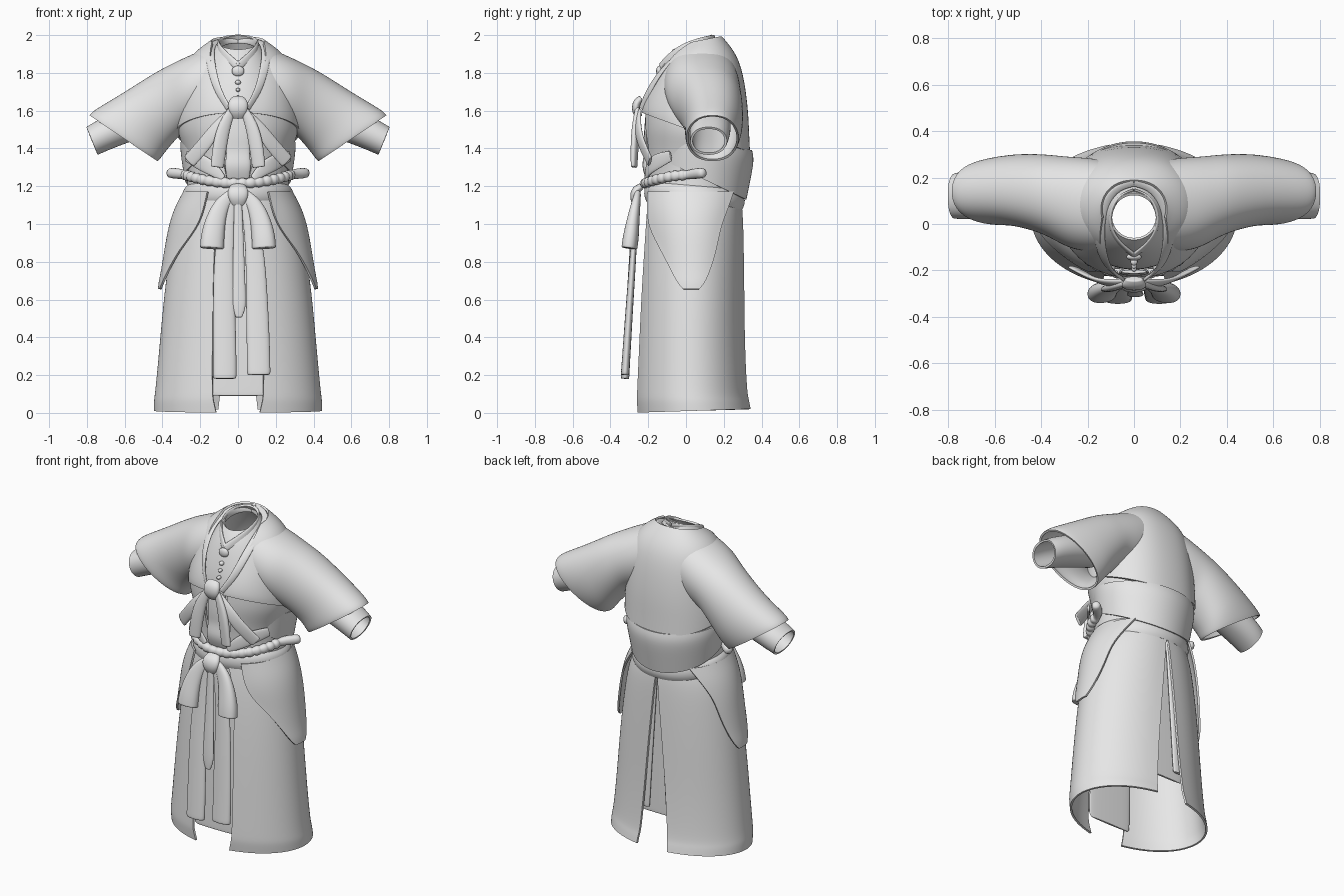
import bpy, math
from mathutils import Vector

cloth = bpy.data.materials.new("plain_grey_cloth")
cloth.diffuse_color = (0.8, 0.8, 0.8, 1)


def finish(name, verts, faces, mirror=False, thick=0.0, level=2):
    me = bpy.data.meshes.new(name)
    me.from_pydata([tuple(v) for v in verts], [], faces)
    me.materials.append(cloth)
    me.shade_smooth()
    ob = bpy.data.objects.new(name, me)
    bpy.context.collection.objects.link(ob)
    if mirror:
        m = ob.modifiers.new("mirror", 'MIRROR')
        m.merge_threshold = 0.002
    if level:
        s = ob.modifiers.new("smooth", 'SUBSURF')
        s.levels = s.render_levels = level
        s.boundary_smooth = 'PRESERVE_CORNERS'
    if thick:
        s = ob.modifiers.new("thickness", 'SOLIDIFY')
        s.thickness, s.offset = thick, 0
    ob.modifiers.new("crisp", 'EDGE_SPLIT').split_angle = math.radians(50)
    return ob


def grid(rows, wrap=False, cap=False):
    n, verts, faces = len(rows[0]), [p for r in rows for p in r], []
    for i in range(len(rows) - 1):
        for j in range(n if wrap else n - 1):
            k = (j + 1) % n
            faces.append((i*n + j, i*n + k, (i+1)*n + k, (i+1)*n + j))
    if cap:
        faces += [tuple(range(n))[::-1], tuple(range((len(rows)-1)*n, len(rows)*n))]
    return verts, faces


def soft(v, power):
    return math.copysign(abs(v) ** power, v)


def shell(name, rows, thick=0.012, n=14, back=1.0):
    """Mirrored garment shell. Row: z front, z back, half width, y front, y back, front gap, back gap"""
    out = []
    for zf, zb, hx, yf, yb, gf, gb in rows:
        a0, a1 = math.asin(gf / hx), math.pi - math.asin(gb / hx)
        ring = []
        for i in range(n + 1):
            a = a0 + (a1 - a0) * i / n
            c = math.cos(a)
            x = 0 if i == n and gb == 0 else hx * soft(math.sin(a), back if c < 0 else 1)
            ring.append((x, (yf + yb) / 2 - (yb - yf) / 2 * c, zf + (zb - zf) * (1 - c) / 2))
        out.append(ring)
    return finish(name, *grid(out), mirror=True, thick=thick)


def sleeve(name, rows, n=16):
    """Row: top x, top z, bottom x, bottom z, y centre, y half depth"""
    out = []
    for tx, tz, bx, bz, y, h in rows:
        out.append([((tx+bx)/2 + (tx-bx)/2 * math.cos(a), y + h * soft(math.sin(a), .85),
                     (tz+bz)/2 + (tz-bz)/2 * math.cos(a))
                    for a in (2 * math.pi * i / n for i in range(n))])
    return finish(name, *grid(out, wrap=True), mirror=True, thick=0.012)


def strip(name, pts, side=(1, 0, 0), mirror=False, n=8, level=2, flat=True):
    """Padded ribbon with cut ends. Point: x, y, z, half width, half depth"""
    out = []
    for i, p in enumerate(pts):
        a, b = pts[max(i - 1, 0)], pts[min(i + 1, len(pts) - 1)]
        t = (Vector(b[:3]) - Vector(a[:3])).normalized()
        s = Vector(side)
        s = (s - t * s.dot(t)).normalized()
        d = t.cross(s)
        ring = [Vector(p[:3]) + s * p[3] * soft(math.cos(2*math.pi*j/n), .7)
                + d * p[4] * soft(math.sin(2*math.pi*j/n), .8) for j in range(n)]
        out.append(ring)
        if flat and i == 0:
            out.append([v + t * .004 for v in ring])
        elif flat and i == len(pts) - 1:
            out.insert(-1, [v - t * .004 for v in ring])
    return finish(name, *grid(out, wrap=True, cap=True), mirror=mirror, level=level)


def ball(name, loc, size):
    bpy.ops.mesh.primitive_uv_sphere_add(segments=20, ring_count=12, location=loc)
    ob = bpy.context.object
    ob.name, ob.scale = name, size
    ob.data.materials.append(cloth)
    ob.data.shade_smooth()


# Inner shirt and its standing collar
shell("inner_shirt", [
    (1.92, 2.00, .10, -.065, .13, 0, 0), (1.89, 1.96, .12, -.09, .15, 0, 0),
    (1.85, 1.90, .16, -.115, .19, 0, 0), (1.75, 1.77, .23, -.155, .25, 0, 0),
    (1.60, 1.60, .27, -.20, .28, 0, 0), (1.40, 1.40, .25, -.185, .29, 0, 0),
    (1.20, 1.18, .25, -.18, .27, 0, 0)])
strip("shirt_collar_fold", [
    (0, .145, 1.98, .025, .008), (.07, .12, 1.975, .025, .008), (.115, .03, 1.95, .028, .01),
    (.085, -.068, 1.90, .028, .01), (0, -.135, 1.835, .022, .01)], side=(0, .3, 1), mirror=True)

# Outer jacket body, sleeves and lapels
shell("jacket_body", [
    (1.94, 1.99, .14, -.06, .185, .135, 0), (1.90, 1.94, .21, -.10, .23, .148, 0),
    (1.84, 1.87, .27, -.13, .275, .14, 0), (1.75, 1.76, .30, -.175, .305, .12, 0),
    (1.67, 1.60, .315, -.215, .325, .09, 0), (1.61, 1.48, .325, -.23, .33, .06, 0),
    (1.59, 1.38, .325, -.23, .335, .055, 0)], back=.85)
sleeve("jacket_sleeve", [
    (.15, 1.935, .14, 1.56, .08, .195), (.21, 1.91, .20, 1.54, .083, .20),
    (.29, 1.875, .26, 1.52, .092, .195), (.36, 1.84, .30, 1.48, .11, .182),
    (.44, 1.80, .34, 1.44, .13, .168), (.61, 1.69, .385, 1.385, .148, .152),
    (.73, 1.62, .41, 1.35, .143, .145), (.775, 1.59, .42, 1.338, .14, .14),
    (.785, 1.575, .425, 1.335, .14, .136)])
sleeve("inner_cuff", [
    (.45, 1.66, .40, 1.50, .13, .10), (.66, 1.59, .60, 1.43, .13, .105),
    (.76, 1.535, .70, 1.39, .125, .10), (.80, 1.51, .745, 1.37, .12, .093)])
strip("lapel", [
    (0, .178, 1.98, .018, .007), (.09, .152, 1.972, .018, .007), (.142, .06, 1.95, .024, .008),
    (.152, -.05, 1.90, .025, .008), (.135, -.14, 1.80, .025, .008), (.105, -.20, 1.70, .022, .008),
    (.05, -.235, 1.61, .02, .008)], side=(.6, .5, .3), mirror=True)

# Bodice, back sash and waistband
shell("bodice", [
    (1.60, 1.50, .315, -.215, .31, .07, 0), (1.50, 1.45, .315, -.22, .32, .08, 0),
    (1.40, 1.36, .275, -.205, .315, .09, 0), (1.30, 1.28, .262, -.195, .30, .07, 0),
    (1.20, 1.18, .265, -.195, .29, .05, 0)])
shell("back_sash", [
    (1.47, 1.39, .30, -.19, .345, .22, 0), (1.43, 1.34, .30, -.18, .357, .22, 0),
    (1.40, 1.23, .29, -.18, .335, .22, 0), (1.37, 1.13, .28, -.18, .315, .22, 0)])
shell("waistband", [
    (1.22, 1.18, .265, -.195, .29, 0, 0), (1.20, 1.16, .288, -.215, .305, 0, 0),
    (1.15, 1.11, .292, -.22, .31, 0, 0), (1.12, 1.08, .28, -.205, .295, 0, 0)])
strip("bodice_tuck", [
    (.275, -.08, 1.36, .03, .008), (.20, -.165, 1.33, .05, .01), (.13, -.205, 1.29, .04, .01),
    (.08, -.21, 1.24, .02, .01)], side=(0, 0, 1), mirror=True)
strip("vest_front", [
    (0, -.205, 1.58, .06, .01), (0, -.215, 1.45, .065, .012), (0, -.205, 1.38, .065, .012),
    (0, -.22, 1.31, .075, .02), (0, -.20, 1.24, .065, .012)])
for z, y, r in ((1.81, -.142, .033), (1.75, -.163, .015), (1.71, -.178, .012), (1.67, -.19, .012)):
    ball("shirt_button", (0, y, z), (r, .016, r * .85))

# Beaded rope belt with plain rounded ends
rope = [(-.37, .10, 1.27, .025, .025), (-.35, .08, 1.27, .03, .03), (-.30, .04, 1.265, .03, .03)]
for i in range(73):
    a = math.radians(-85 + 170 * i / 72)
    r = .021 + .009 * (i % 4 > 0)
    rope.append((.28 * math.sin(a), .02 - .235 * math.cos(a), 1.215 + .045 * math.sin(a) ** 2, r, r))
rope += [(-p[0],) + p[1:] for p in rope[2::-1]]
strip("rope_belt", rope, side=(0, 0, 1), level=1, flat=False)

# Skirt panels, split at front and back
shell("skirt_panel", [
    (1.17, 1.13, .27, -.20, .285, .06, 0), (1.06, 1.06, .315, -.215, .295, .10, .01),
    (.90, .90, .35, -.23, .30, .125, .025), (.65, .65, .385, -.245, .305, .13, .05),
    (.35, .35, .412, -.258, .31, .135, .075), (.10, .10, .435, -.268, .325, .135, .095),
    (.065, .07, .442, -.268, .335, .13, .10), (.002, .02, .442, -.26, .345, .115, .105)])
strip("front_inner_panel", [
    (0, -.18, 1.15, .13, .008), (0, -.20, .8, .15, .008), (0, -.215, .4, .16, .008), (0, -.22, .09, .16, .008)])
strip("back_inner_panel", [
    (0, .255, 1.12, .08, .008), (0, .25, .8, .12, .008), (0, .25, .5, .15, .008), (0, .25, .2, .16, .008)])
strip("back_pleat", [
    (.02, .275, 1.1, .015, .01), (.05, .28, .8, .03, .012), (.08, .28, .5, .04, .014),
    (.10, .28, .24, .045, .012)], mirror=True)

# Pointed flaps over the hips
flap = []
for z, hx, y0, y1 in ((1.17, .285, -.20, .25), (1.08, .335, -.205, .22), (.98, .365, -.195, .18),
                      (.86, .385, -.13, .16), (.75, .402, -.075, .125), (.69, .415, -.045, .10),
                      (.655, .418, -.015, .07)):
    ys = [y0 + (y1 - y0) * i / 10 for i in range(11)]
    flap.append([(hx * math.sqrt(1 - ((y - .04) / .29) ** 2), y, z) for y in ys])
finish("hip_flap", *grid(flap), mirror=True, thick=.012)

# Chest bow
strip("chest_knot", [
    (0, -.235, 1.665, .04, .02), (0, -.262, 1.645, .058, .025), (0, -.268, 1.60, .055, .025),
    (0, -.245, 1.565, .04, .02)])
strip("chest_bow_tail", [
    (.03, -.255, 1.61, .022, .014), (.07, -.265, 1.53, .036, .02), (.095, -.272, 1.43, .042, .022),
    (.11, -.275, 1.30, .038, .016)], side=(1, -.25, 0), mirror=True)
strip("chest_bow_side_tail", [
    (.035, -.25, 1.60, .02, .012), (.11, -.258, 1.52, .034, .013), (.17, -.24, 1.43, .042, .012),
    (.26, -.19, 1.33, .04, .01)], side=(1, .4, 0), mirror=True)

# Waist bow with loops and long hanging tails
strip("waist_knot", [
    (0, -.235, 1.20, .045, .02), (0, -.268, 1.18, .06, .026), (0, -.275, 1.14, .058, .028),
    (0, -.26, 1.10, .04, .02)])
strip("waist_bow_loop", [
    (.03, -.255, 1.16, .03, .018), (.085, -.265, 1.11, .045, .026), (.12, -.28, 1.02, .058, .036),
    (.135, -.292, .93, .068, .046), (.138, -.30, .87, .068, .045)], side=(1, -.1, .1), mirror=True)
strip("long_tail_left", [
    (-.04, -.265, 1.12, .03, .012), (-.075, -.275, .9, .055, .018), (-.075, -.297, .6, .062, .021),
    (-.07, -.313, .35, .066, .023), (-.07, -.323, .18, .066, .024)])
strip("long_tail_right", [
    (.04, -.265, 1.12, .03, .012), (.09, -.275, .9, .052, .018), (.10, -.297, .6, .062, .021),
    (.108, -.313, .35, .066, .023), (.11, -.323, .20, .066, .024)])
strip("centre_tail", [
    (0, -.27, 1.12, .022, .012), (.003, -.285, .9, .03, .012), (.005, -.30, .65, .037, .013),
    (.005, -.305, .56, .042, .012), (.005, -.305, .505, .018, .01)])
